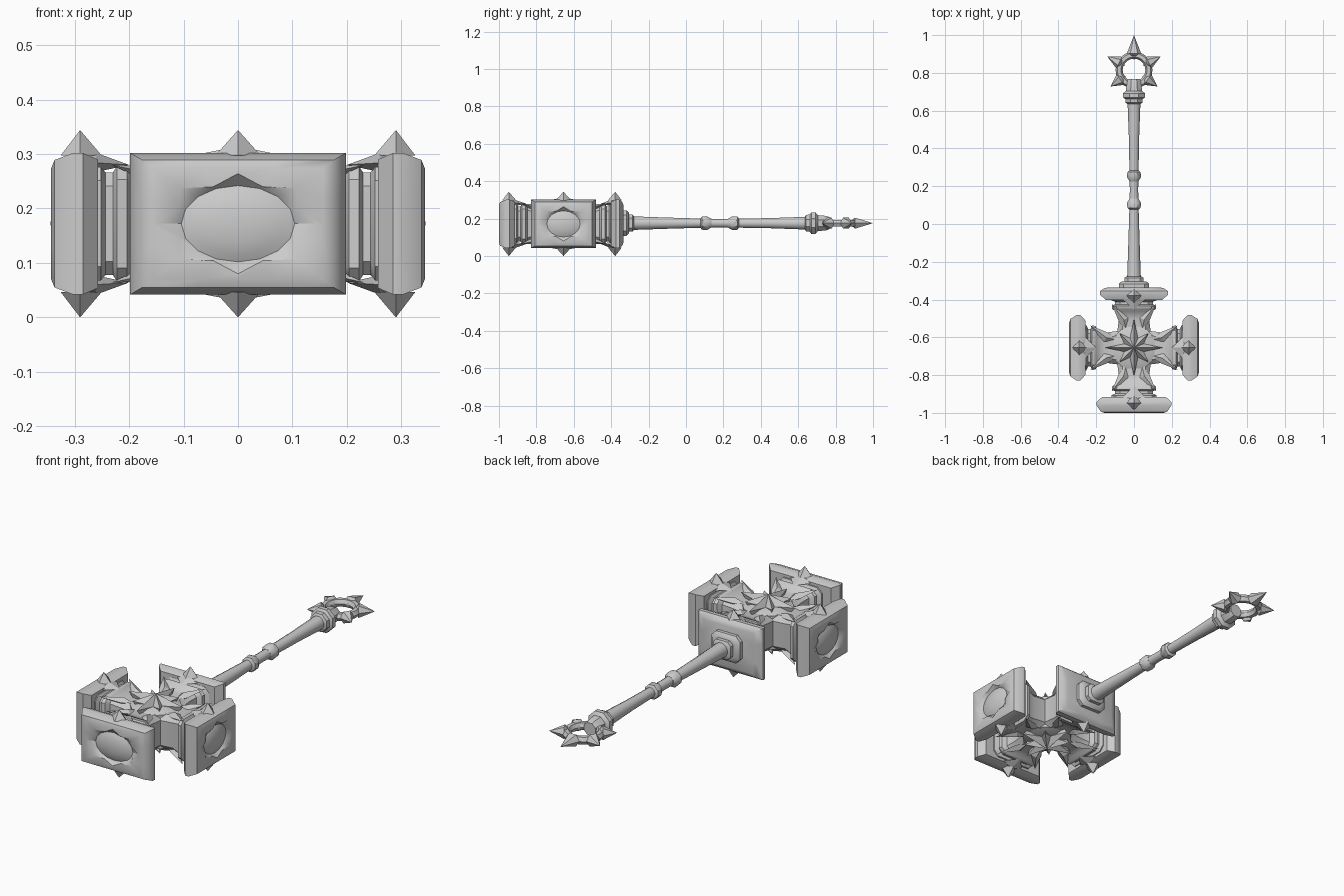
import bpy, bmesh, math
from mathutils import Vector, Matrix

if "Cube" in bpy.data.objects:
    bpy.data.objects.remove(bpy.data.objects["Cube"])

steel = bpy.data.materials.new("grey steel")
steel.diffuse_color = (0.6, 0.6, 0.6, 1)
steel.use_nodes = True
steel.node_tree.nodes["Principled BSDF"].inputs["Base Color"].default_value = steel.diffuse_color
MID = 0.172          # height of the hammer's centre line
HEAD_Y = -0.655      # centre of the cross-shaped head


def finish(name, bm, angle=40):
    bmesh.ops.recalc_face_normals(bm, faces=bm.faces)
    me = bpy.data.meshes.new(name)
    bm.to_mesh(me)
    bm.free()
    me.materials.append(steel)
    me.shade_smooth()
    me.set_sharp_from_angle(angle=math.radians(angle))
    ob = bpy.data.objects.new(name, me)
    bpy.context.collection.objects.link(ob)
    return ob


def loft(bm, rings, mat=Matrix()):
    """Skin a list of rings; a ring of one point closes to a tip."""
    loops = [[bm.verts.new(mat @ Vector(p)) for p in r] for r in rings]
    for a, b in zip(loops, loops[1:]):
        n = max(len(a), len(b))
        for i in range(n):
            j = (i + 1) % n
            if len(b) == 1:
                bm.faces.new((a[i], a[j], b[0]))
            elif len(a) == 1:
                bm.faces.new((a[0], b[j], b[i]))
            else:
                bm.faces.new((a[i], a[j], b[j], b[i]))
    for end in (loops[0], loops[-1]):
        if len(end) > 2:
            bm.faces.new(end)


def rect(d, w, h):
    pts = []
    for k in range(16):
        c, s = math.cos(k * math.pi / 8), math.sin(k * math.pi / 8)
        m = max(abs(c), abs(s))
        pts.append((d, w * c / m, h * s / m))
    return pts


def oval(d, w, h, valley=1.0):
    return [(d, w * f * math.cos(k * math.pi / 8), h * f * math.sin(k * math.pi / 8))
            for k in range(16) for f in [valley if k % 2 else 1.0]]


def chamfered(d, w, h, c):
    return [(d, w, -h + c), (d, w, h - c), (d, w - c, h), (d, -w + c, h),
            (d, -w, h - c), (d, -w, -h + c), (d, -w + c, -h), (d, w - c, -h)]


def shard(bm, base, tip, tail, side, wide, thick, mat=Matrix()):
    """Four-sided spike from tail through a diamond waist to tip."""
    base, tip, tail, side = map(Vector, (base, tip, tail, side))
    side = side.normalized()
    up = (tip - tail).cross(side).normalized()
    waist = [base + side * wide, base + up * thick, base - side * wide, base - up * thick]
    loft(bm, [[tail], waist, [tip]], mat)


def head_matrix(deg):
    return Matrix.Translation((0, HEAD_Y, MID)) @ Matrix.Rotation(math.radians(deg), 4, 'Z')


# Four arms of the head: local x points outward, y sideways, z up
for name, deg, d0, d1, w, emblem in (("front", -90, 0.26, 0.345, 0.198, True),
                                     ("right", 0, 0.257, 0.343, 0.174, True),
                                     ("left", 180, 0.257, 0.343, 0.174, True),
                                     ("back", 90, 0.253, 0.32, 0.18, False)):
    M = head_matrix(deg)
    h, fw, fh = 0.13, w - 0.03, 0.112

    # Striking plate with a star-shaped hollow and a central boss
    bm = bmesh.new()
    rings = [rect(d0, w - 0.03, h - 0.012), rect(d0 + 0.028, w, h),
             rect(d0 + 0.046, w, h), rect(d1 - 0.006, fw + 0.008, fh + 0.005),
             rect(d1, fw - 0.012, fh - 0.01)]
    if emblem:
        rings += [oval(d1, fw * 0.88, 0.092, 0.8), oval(d1 - 0.014, fw * 0.62, 0.07),
                  oval(d1 - 0.008, fw * 0.5, 0.058), oval(d1, fw * 0.28, 0.034),
                  [(d1 + 0.001, 0, 0)]]
    loft(bm, rings, M)
    finish(name + "_plate", bm)

    # Arm with a narrow waist and a raised band behind the plate
    bm = bmesh.new()
    loft(bm, [chamfered(d, aw, ah, 0.025) for d, aw, ah in
              ((0.0, 0.085, 0.085), (0.09, 0.088, 0.088), (0.15, 0.08, 0.088),
               (0.192, 0.092, 0.098), (0.204, 0.115, 0.106), (0.222, 0.118, 0.106),
               (0.23, 0.1, 0.094), (0.243, 0.1, 0.094), (0.252, 0.12, 0.104),
               (0.275, 0.12, 0.104))], M)
    finish(name + "_arm", bm)

    # Crest spikes, inward tongues and swept claws, above and below
    bm = bmesh.new()
    dm = (d0 + d1) / 2 - 0.01
    for s in (1, -1):
        foot = [(dm + 0.036, 0, s * 0.125), (dm, 0.042, s * 0.125),
                (dm - 0.04, 0, s * 0.125), (dm, -0.042, s * 0.125)]
        loft(bm, [foot, [(dm, 0, s * 0.172)]], M)
        shard(bm, (d0 + 0.005, 0, s * 0.112), (0.2, 0, s * 0.108),
              (d0 + 0.04, 0, s * 0.12), (0, 1, 0), 0.062, 0.018, M)
        for t in (1, -1):
            shard(bm, (0.15, t * 0.055, s * 0.088), (0.232, t * 0.118, s * 0.108),
                  (0.085, t * 0.04, s * 0.08), (0.4, -t, 0), 0.028, 0.018, M)
    finish(name + "_spikes", bm, 30)

# Core block where the arms meet
bm = bmesh.new()
core = lambda r, z: [(r * math.cos((k + 0.5) * math.pi / 4), r * math.sin((k + 0.5) * math.pi / 4), z)
                     for k in range(8)]
loft(bm, [core(0.09, -0.1), core(0.125, -0.085), core(0.125, 0.085), core(0.09, 0.1)], head_matrix(0))
finish("head_core", bm)

# Eight-pointed stars on top and bottom of the head
for name, s in (("top_star", 1), ("bottom_star", -1)):
    bm = bmesh.new()
    ring, under = [], []
    for k in range(16):
        r = 0.055 if k % 2 else (0.108 if k % 4 else 0.152)
        a = k * math.pi / 8
        z = 0.1 if k % 2 else 0.112
        ring.append((r * math.cos(a), r * math.sin(a), s * z))
        under.append((r * 0.8 * math.cos(a), r * 0.8 * math.sin(a), s * 0.08))
    loft(bm, [under, ring, [(0, 0, s * 0.142)]], head_matrix(0))
    finish(name, bm, 25)

# Handle: local x runs along the shaft
HM = Matrix.Translation((0, 0, MID + 0.004)) @ Matrix.Rotation(math.pi / 2, 4, 'Z')
bm = bmesh.new()
loft(bm, [chamfered(-0.345, 0.08, 0.068, 0.025), chamfered(-0.318, 0.08, 0.068, 0.025),
          chamfered(-0.306, 0.068, 0.056, 0.022), chamfered(-0.304, 0.05, 0.045, 0.018),
          chamfered(-0.285, 0.05, 0.045, 0.018), chamfered(-0.278, 0.04, 0.036, 0.014)], HM)
finish("handle_socket", bm)


def turned(name, profile, sides=12):
    bm = bmesh.new()
    loft(bm, [[(y, r * math.cos((k + 0.5) * math.tau / sides), r * math.sin((k + 0.5) * math.tau / sides))
               for k in range(sides)] for y, r in profile], HM)
    finish(name, bm)


turned("handle_shaft", ((-0.3, 0.038), (-0.1, 0.031), (0.09, 0.025), (0.18, 0.023),
                        (0.28, 0.025), (0.45, 0.028), (0.66, 0.036)))
for name, y, f in (("lower_grip_ring", 0.105, 1), ("upper_grip_ring", 0.255, -1)):
    turned(name, [(y + f * o, r) for o, r in ((-0.028, 0.026), (-0.02, 0.038), (0.006, 0.04),
                                              (0.03, 0.026))], 8)
turned("pommel_collar", ((0.635, 0.036), (0.642, 0.048), (0.662, 0.05), (0.67, 0.063),
                         (0.692, 0.063), (0.705, 0.046), (0.75, 0.042), (0.768, 0.034)), 8)

# Pommel ring with five outward spikes
PM = Matrix.Translation((0, 0.815, MID + 0.004))
bm = bmesh.new()
N = 20
hoop = [[bm.verts.new(PM @ Vector(((0.079 + 0.019 * math.cos(v)) * math.cos(u),
                                   (0.079 + 0.019 * math.cos(v)) * math.sin(u), 0.021 * math.sin(v))))
         for v in (j * math.tau / 6 for j in range(6))]
        for u in (i * math.tau / N for i in range(N))]
for i in range(N):
    for j in range(6):
        bm.faces.new((hoop[i][j], hoop[(i + 1) % N][j], hoop[(i + 1) % N][(j + 1) % 6], hoop[i][(j + 1) % 6]))
finish("pommel_ring", bm)

bm = bmesh.new()
for deg, tip, wide in ((90, 0.185, 0.038), (27, 0.16, 0.034), (153, 0.16, 0.034),
                       (-35, 0.152, 0.034), (215, 0.152, 0.034)):
    R = PM @ Matrix.Rotation(math.radians(deg), 4, 'Z')
    waist = [(0.088, wide * math.cos(k * math.pi / 3), 0.034 * math.sin(k * math.pi / 3)) for k in range(6)]
    loft(bm, [[(0.054, 0, 0)], waist, [(tip, 0, 0)]], R)
finish("pommel_spikes", bm, 50)
